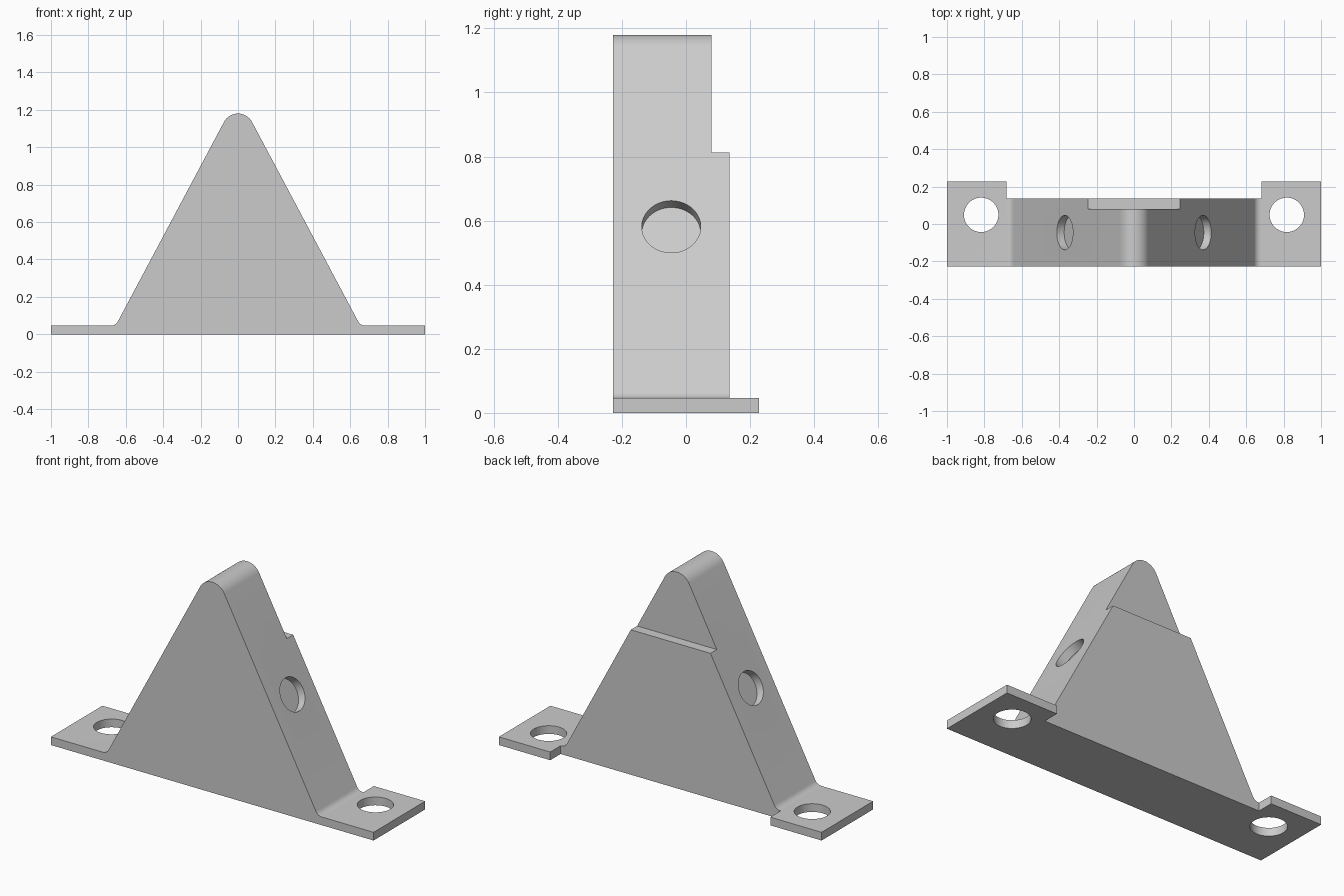
import bpy
import bmesh
import math
from mathutils import Vector

default = bpy.data.objects.get("Cube")
if default:
    bpy.data.objects.remove(default, do_unlink=True)

# Main dimensions
FRONT, BACK = -0.228, 0.228
PLATE = 0.046            # foot thickness
TOP = 1.18               # height of the rounded tip
TIP_R, FILLET_R = 0.085, 0.04
HOLE_R = 0.092
SLOPE = math.atan2(0.532, 1)     # lean of the sloped sides from vertical
normal = Vector((math.cos(SLOPE), 0, math.sin(SLOPE)))

grey = bpy.data.materials.new("plain_grey")
grey.use_nodes = True
colour = (0.6, 0.6, 0.6, 1)
grey.diffuse_color = colour
grey.node_tree.nodes["Principled BSDF"].inputs["Base Color"].default_value = colour


def arc(cx, cz, r, start, end, steps):
    return [(cx + r * math.cos(start + (end - start) * i / steps),
             cz + r * math.sin(start + (end - start) * i / steps))
            for i in range(steps + 1)]


def make_object(name, bm):
    bmesh.ops.recalc_face_normals(bm, faces=bm.faces)
    mesh = bpy.data.meshes.new(name)
    bm.to_mesh(mesh)
    bm.free()
    obj = bpy.data.objects.new(name, mesh)
    bpy.context.collection.objects.link(obj)
    mesh.materials.append(grey)
    return obj


def box(name, low, high):
    bm = bmesh.new()
    bmesh.ops.create_cube(bm, size=1)
    low, high = Vector(low), Vector(high)
    for v in bm.verts:
        v.co = (low + high) / 2 + v.co * (high - low)
    return make_object(name, bm)


def cylinder(name, centre, axis, depth):
    bm = bmesh.new()
    bmesh.ops.create_cone(bm, cap_ends=True, segments=64, radius1=HOLE_R,
                          radius2=HOLE_R, depth=depth)
    turn = Vector((0, 0, 1)).rotation_difference(axis).to_matrix()
    for v in bm.verts:
        v.co = turn @ v.co + Vector(centre)
    return make_object(name, bm)


# Right-hand half of the profile: tip arc, sloped side, fillet, foot
tip_z = TOP - TIP_R
tip = arc(0, tip_z, TIP_R, math.pi / 2, SLOPE, 10)
side_x, side_z = tip[-1]
base_x = side_x + (side_z - PLATE) * math.tan(SLOPE)
fillet_x = base_x + FILLET_R * math.tan((math.pi / 2 - SLOPE) / 2)
fillet = arc(fillet_x, PLATE + FILLET_R, FILLET_R,
             math.pi + SLOPE, math.pi * 1.5, 8)
half = tip + fillet + [(1, PLATE), (1, 0)]
profile = half + [(-x, z) for x, z in reversed(half[1:])]

# Bracket body extruded front to back
bm = bmesh.new()
face = bm.faces.new([bm.verts.new((x, FRONT, z)) for x, z in profile])
extruded = bmesh.ops.extrude_face_region(bm, geom=[face])
for v in extruded["geom"]:
    if isinstance(v, bmesh.types.BMVert):
        v.co.y = BACK
bracket = make_object("mounting_bracket", bm)

# Back recess between the feet, and the shallower upper step
cutters = [box("back_recess_cutter", (-0.682, 0.136, -1), (0.682, 1, 2)),
           box("upper_step_cutter", (-0.6, 0.08, 0.812), (0.6, 1, 2))]

# Bolt holes through the feet, shallow round sockets in the sloped sides
for s in (1, -1):
    cutters.append(cylinder("foot_hole_cutter", (s * 0.817, 0.049, 0),
                            Vector((0, 0, 1)), 0.4))
    z = 0.581
    x = side_x + (side_z - z) * math.tan(SLOPE)
    axis = Vector((s * normal.x, 0, normal.z))
    centre = Vector((s * x, -0.046, z)) + axis * 0.055
    cutters.append(cylinder("side_socket_cutter", centre, axis, 0.2))

bpy.context.view_layer.objects.active = bracket
for cutter in cutters:
    cutter.hide_render = True
    mod = bracket.modifiers.new("cut", "BOOLEAN")
    mod.operation = "DIFFERENCE"
    mod.solver = "EXACT"
    mod.object = cutter
    bpy.ops.object.modifier_apply(modifier=mod.name)
    bpy.data.objects.remove(cutter, do_unlink=True)

# Smooth the rounds while keeping the machined edges sharp
bpy.ops.object.select_all(action="DESELECT")
bracket.select_set(True)
bpy.ops.object.shade_smooth_by_angle(angle=math.radians(25))
